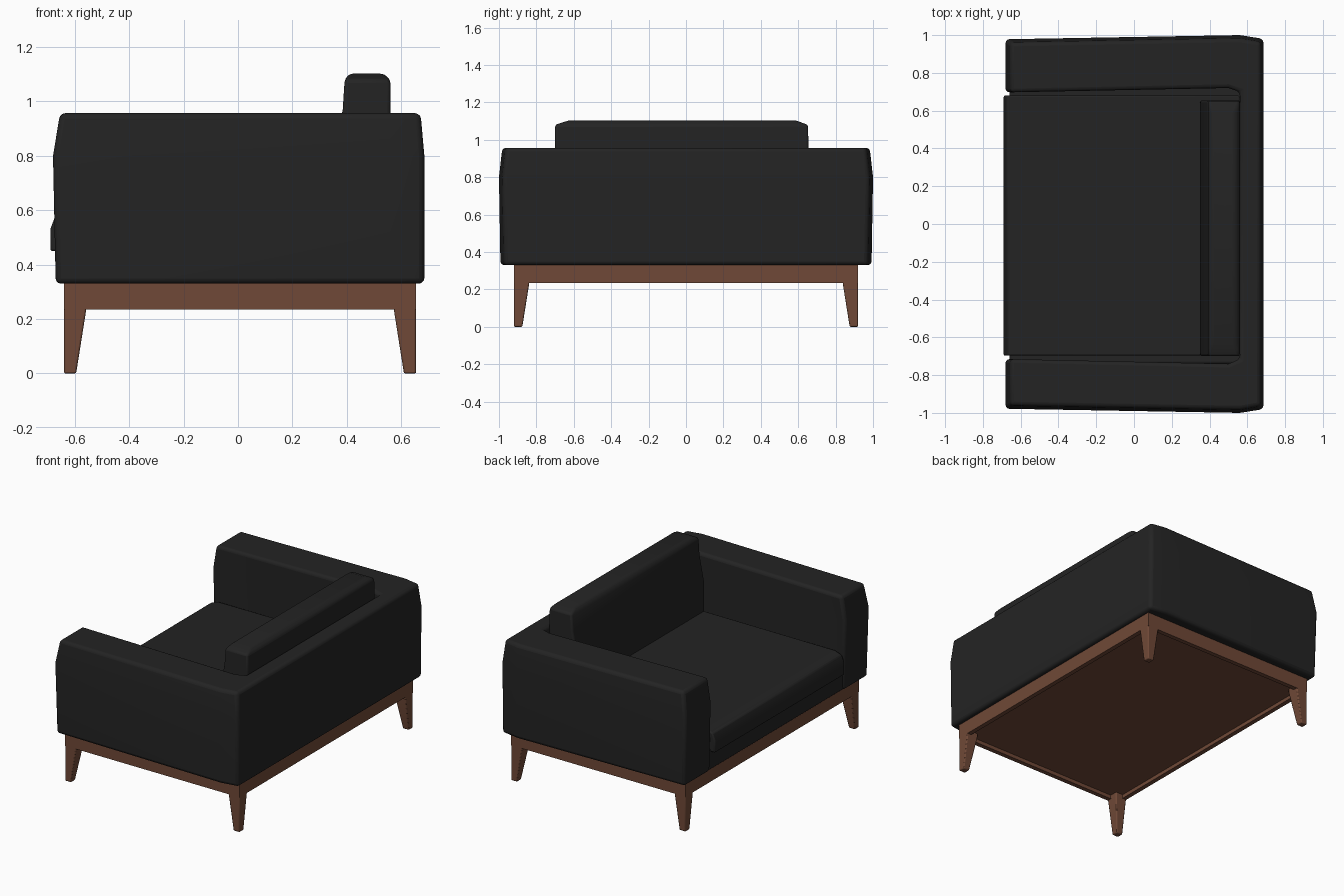
import bpy, bmesh

if "Cube" in bpy.data.objects:
    bpy.data.objects.remove(bpy.data.objects["Cube"])

def material(name, rgb):
    m = bpy.data.materials.new(name)
    m.diffuse_color = (*rgb, 1)
    m.use_nodes = True
    m.node_tree.nodes["Principled BSDF"].inputs["Base Color"].default_value = m.diffuse_color
    return m

leather = material("black leather", (0.017, 0.017, 0.017))
wood = material("brown wood", (0.16, 0.066, 0.038))

def loft(name, loops, mat, bevel=0.0, segments=3):
    """Skin a stack of equal-length point loops and cap both ends."""
    bm = bmesh.new()
    rings = [[bm.verts.new(p) for p in loop] for loop in loops]
    n = len(rings[0])
    for a, b in zip(rings, rings[1:]):
        for i in range(n):
            j = (i + 1) % n
            bm.faces.new((a[i], a[j], b[j], b[i]))
    bm.faces.new(rings[0][::-1])
    bm.faces.new(rings[-1])
    bmesh.ops.recalc_face_normals(bm, faces=bm.faces)
    me = bpy.data.meshes.new(name)
    bm.to_mesh(me)
    bm.free()
    me.materials.append(mat)
    ob = bpy.data.objects.new(name, me)
    bpy.context.collection.objects.link(ob)
    if bevel:
        mod = ob.modifiers.new("bevel", 'BEVEL')
        mod.width, mod.segments = bevel, segments
        mod.limit_method, mod.angle_limit = 'ANGLE', 0.6
    bpy.ops.object.select_all(action='DESELECT')
    ob.select_set(True)
    bpy.context.view_layer.objects.active = ob
    bpy.ops.object.shade_smooth_by_angle(angle=0.7)
    return ob

def rect(x0, x1, y0, y1, z):
    return [(x0, y0, z), (x1, y0, z), (x1, y1, z), (x0, y1, z)]

def box(name, x0, x1, y0, y1, z0, z1, mat, bevel=0.0):
    return loft(name, [rect(x0, x1, y0, y1, z0), rect(x0, x1, y0, y1, z1)], mat, bevel)

# arms and back: one U-shaped shell, leaning in at the top
outline = [(-.68, -.978), (.56, -1.0), (.685, -.98), (.685, .98), (.56, 1.0), (-.68, .978),
           (-.68, .697), (.5, .72), (.56, .70), (.56, -.715), (.5, -.74), (-.68, -.715)]

def shell(z, front, back, side):
    pts = []
    for x, y in outline:
        nx = x + front if x < -.6 else x - back if x > .6 else x
        ny = y - side * (1 if y > 0 else -1) if abs(y) > .9 else y
        pts.append((nx, ny, z))
    return pts

loft("arms_and_back", [shell(.33, .01, 0, .008), shell(.80, 0, 0, 0),
                       shell(.957, .026, .014, .018)], leather, .02)

# seat platform between the arms
box("seat_platform", -.66, .60, -.74, .74, .33, .47, leather, .012)

# seat cushion: rolled front edge
seat = [(-.69, .45), (-.69, .53), (-.672, .578), (-.62, .597), (.56, .6), (.56, .45)]
loft("seat_cushion", [[(x, y, z) for x, z in seat] for y in (-.697, .68)], leather, .008, 2)

# back cushion: front leans back, shoulders narrowed at the top
loft("back_cushion", [rect(.35, .56, -.70, .655, .59), rect(.352, .56, -.70, .655, .80),
                      rect(.385, .56, -.70, .655, .97), rect(.392, .56, -.70, .652, 1.08),
                      rect(.41, .535, -.63, .59, 1.102)], leather, .012, 3)

# wooden frame
X0, X1, Y = -.64, .655, .92
t = .03
box("frame_left_rail", X0, X0 + t, -Y, Y, .235, .335, wood)
box("frame_right_rail", X1 - t, X1, -Y, Y, .235, .335, wood)
for s, n in ((-1, "front"), (1, "back")):
    a, b = sorted((s * Y, s * (Y - t)))
    box(f"frame_{n}_rail", X0 + t, X1 - t, a, b, .235, .335, wood)
box("frame_panel", X0 + t, X1 - t, -Y + t, Y - t, .26, .33, wood)

# tapered legs, straight on the outside corner
for cx, dx, nx in ((X0, 1, "left"), (X1, -1, "right")):
    for s, ny in ((-1, "front"), (1, "back")):
        loops = [rect(cx, cx + dx * w, s * Y, s * (Y - w), z)
                 for w, z in ((.045, 0), (.083, .24), (.083, .30))]
        loft(f"{ny}_{nx}_leg", loops, wood, .006, 2)
